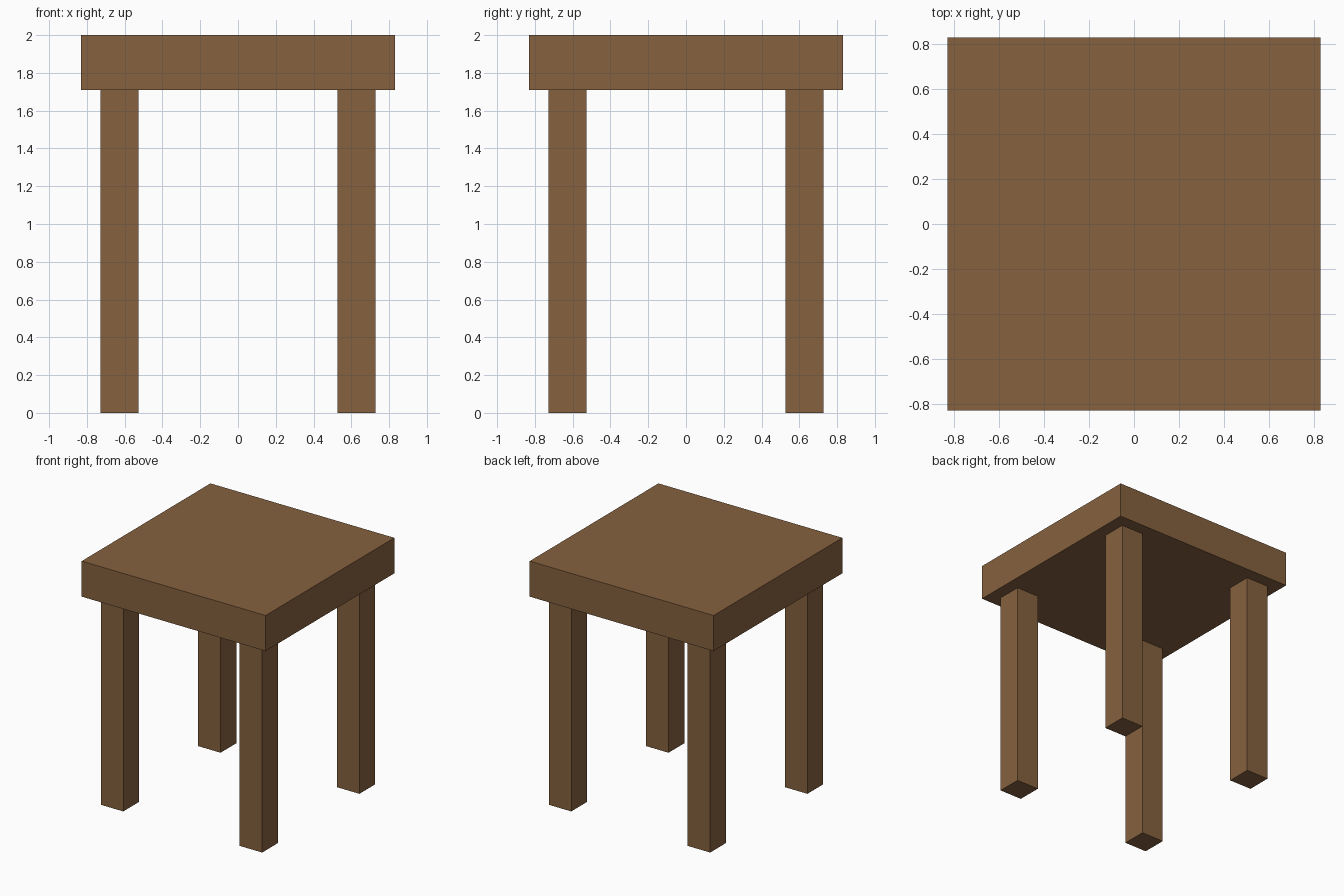
import bpy

if "Cube" in bpy.data.objects:
    bpy.data.objects.remove(bpy.data.objects["Cube"])

SEAT_HALF, SEAT_BOTTOM, TOP = 0.83, 1.71, 2.0
LEG_POS, LEG_WIDTH = 0.627, 0.203

wood = bpy.data.materials.new("brown_wood")
wood.diffuse_color = (0.24, 0.12, 0.05, 1.0)
wood.use_nodes = True
wood.node_tree.nodes["Principled BSDF"].inputs["Base Color"].default_value = wood.diffuse_color


def box(name, x, y, width, z0, z1):
    """Square-section box from z0 to z1, centred on (x, y)."""
    bpy.ops.mesh.primitive_cube_add(size=1, location=(x, y, (z0 + z1) / 2))
    obj = bpy.context.object
    obj.name = name
    obj.scale = (width, width, z1 - z0)
    bpy.ops.object.transform_apply(location=False, rotation=False, scale=True)
    obj.data.materials.append(wood)
    return obj


# Thick square seat
box("seat", 0, 0, 2 * SEAT_HALF, SEAT_BOTTOM, TOP)

# Four straight legs, inset from the seat corners
for depth, sy in (("front", -1), ("back", 1)):
    for side, sx in (("left", -1), ("right", 1)):
        box(f"{depth}_{side}_leg", sx * LEG_POS, sy * LEG_POS, LEG_WIDTH, 0, SEAT_BOTTOM)
